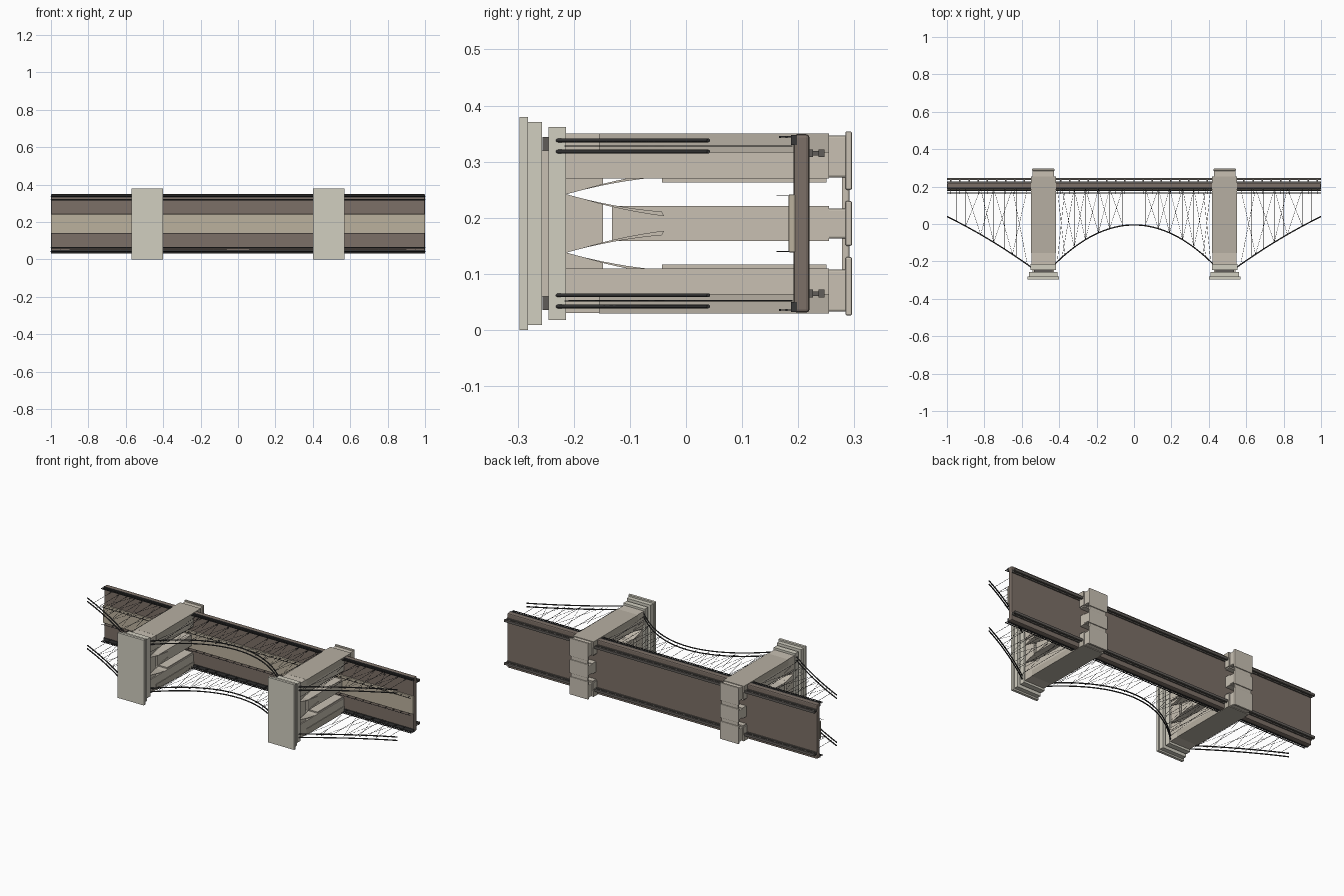
import bpy, bmesh, math
from mathutils import Vector

if "Cube" in bpy.data.objects:
    bpy.data.objects.remove(bpy.data.objects["Cube"])

ZC = 0.19  # mid width of the bridge, which lies on its side (its "up" is -y)


def mat(name, c):
    m = bpy.data.materials.new(name)
    m.diffuse_color = (*c, 1)
    m.use_nodes = True
    m.node_tree.nodes["Principled BSDF"].inputs["Base Color"].default_value = m.diffuse_color
    return m


STONE = mat("stone", (0.58, 0.53, 0.45))
PALE = mat("pale_stone", (0.64, 0.62, 0.53))
SHADE = mat("shaded_stone", (0.47, 0.43, 0.36))
DECK = mat("deck_brown", (0.20, 0.16, 0.135))
WALK = mat("walkway_tan", (0.50, 0.44, 0.34))
STEEL = mat("dark_steel", (0.04, 0.04, 0.04))
IRON = mat("grey_iron", (0.12, 0.11, 0.10))


def finish(name, bm, m):
    bmesh.ops.recalc_face_normals(bm, faces=bm.faces)
    me = bpy.data.meshes.new(name)
    bm.to_mesh(me)
    bm.free()
    me.materials.append(m)
    o = bpy.data.objects.new(name, me)
    bpy.context.collection.objects.link(o)
    return o


def add_box(bm, x, y, z):
    vs = bmesh.ops.create_cube(bm, size=1)["verts"]
    for v in vs:
        v.co = Vector([(a + b) / 2 + c * (b - a) for (a, b), c in zip((x, y, z), v.co)])


def boxes(name, items, m, bevel=0):
    bm = bmesh.new()
    for it in items:
        add_box(bm, *it)
    o = finish(name, bm, m)
    if bevel:
        b = o.modifiers.new("bevel", "BEVEL")
        b.width, b.segments = bevel, 2
    return o


def prism(name, pts, x, m):
    """Extrude a closed (y, z) outline along x."""
    bm = bmesh.new()
    f = bm.faces.new([bm.verts.new((x[0], p[0], p[1])) for p in pts])
    g = bmesh.ops.extrude_face_region(bm, geom=[f])["geom"]
    for v in g:
        if isinstance(v, bmesh.types.BMVert):
            v.co.x = x[1]
    return finish(name, bm, m)


def wires(name, paths, r, m, res=1):
    cu = bpy.data.curves.new(name, "CURVE")
    cu.dimensions = "3D"
    cu.bevel_depth, cu.bevel_resolution, cu.use_fill_caps = r, res, True
    for p in paths:
        s = cu.splines.new("POLY")
        s.points.add(len(p) - 1)
        for q, c in zip(s.points, p):
            q.co = (*c, 1)
    cu.materials.append(m)
    o = bpy.data.objects.new(name, cu)
    bpy.context.collection.objects.link(o)


def both(a, b):
    """A z range and its mirror across the bridge width."""
    return [(a, b), (2 * ZC - b, 2 * ZC - a)]


# pointed arch edge: fraction t from springing (0) to apex (1)
def arch(zc, half, side, n=8):
    return [(-0.043 - 0.17 * t, zc + side * half * (1 - t ** 2.0 * 0.55 - t * 0.45))
            for t in [i / n for i in range(n + 1)]]


# towers
for tag, cx in (("left", -0.485), ("right", 0.485)):
    X = lambda h: (cx - h, cx + h)
    boxes(tag + "_tower_cap", [(X(.085), (-.297, -.282), (0, .38)),
                               (X(.077), (-.283, -.257), (.009, .371))], PALE)
    boxes(tag + "_tower_neck", [(X(.058), (-.258, -.244), (.06, .32))], STONE)
    boxes(tag + "_tower_cornice", [(X(.069), (-.245, -.214), (.018, .362))], PALE)
    # outer legs with heavier tops
    boxes(tag + "_tower_legs", [(X(.064), (-.215, .255), z) for z in both(.03, .110)]
          + [(X(.058), (-.043, .25), z) for z in both(.108, .117)], STONE)
    boxes(tag + "_leg_buttresses", [(X(.067), (-.155, .255), z) for z in both(.0295, .064)], SHADE)
    boxes(tag + "_middle_leg", [(X(.058), (-.132, .255), (.159, .221))], STONE)
    # top wall with pointed openings: z strips between the arches
    for i, zc in enumerate((.138, .242)):
        lo, hi = arch(zc, .031, -1), arch(zc, .031, 1)
        edge = [p for p in lo if p[0] < -.14] + [p for p in hi[::-1] if p[0] < -.14][1:]
        a, b = (.109, .19) if i == 0 else (.19, .271)
        prism(f"{tag}_arch_wall_{i}", [(-.215, a), (-.143, a)] + edge[::-1] [::-1][::1][::-1][::-1]
              and [(-.216, a), (-.148, a)] + [(-.148, edge[0][1])] + edge
              + [(-.148, edge[-1][1]), (-.148, b), (-.216, b)], X(.058), STONE)
        # thin arch ribs
        for s, e in (("lower", lo), ("upper", hi)):
            d = -.008 if s == "lower" else .008
            prism(f"{tag}_arch_rib_{i}_{s}", e + [(p[0] + .004, p[1] + d * (1 - j / 9))
                  for j, p in reversed(list(enumerate(e[:-1])))], X(.061), STONE)
    # footings
    boxes(tag + "_footing_blocks", [(X(.058), (.25, .29), z) for z in
                                    both(.033, .108) + [(.163, .217)]], STONE, .004)
    boxes(tag + "_footing_plinth", [(X(.052), (.278, .288), (.07, .31))], STONE)
    boxes(tag + "_footing_base", [(X(.060), (.284, .296), z) for z in
                                  both(.026, .13) + [(.15, .23)]]
          + [(X(.054), (.282, .291), (.1, .28))], STONE, .003)
    boxes(tag + "_cable_saddles", [(X(.05), (-.256, -.243), z) for z in both(.036, .068)], IRON)

# deck with raised centre walkway
boxes("deck", [((-1, 1), (.192, .22), (.031, .349))], DECK, .006)
boxes("walkway", [((-1, 1), (.183, .195), (.138, .242))], WALK, .003)
boxes("deck_edge_beams", [((-1, 1), (.187, .198), z) for z in both(.032, .05)], STEEL)
boxes("under_girders", [((-1, 1), y, z) for z in both(.058, .072)
                        for y in ((.219, .226), (.236, .247))], IRON)
N = 40
xs = [-0.98 + 1.96 * i / N for i in range(N + 1)]
boxes("girder_posts", [((x - .004, x + .004), (.225, .238), z)
                       for x in xs for z in both(.061, .069)], IRON)

# railings along deck edges and walkway
boxes("edge_railings", [((-1, 1), (y, y + .0035), z) for z in both(.034, .0375)
                        for y in (.166, .177)], STEEL)
boxes("walkway_railings", [((-1, 1), (.161, .163), z) for z in both(.139, .1405)], STEEL)
boxes("railing_posts", [((x - .001, x + .001), (.166, .19), z)
                        for x in xs for z in both(.0345, .037)]
      + [((x - .001, x + .001), (.161, .185), z) for x in xs for z in both(.139, .1405)], STEEL)


# main cables
def cable_y(x):
    x = abs(x)
    if x <= .43:
        return -.005 - 1.17 * x * x
    if x < .54:
        return -.221 - .022 * math.sin((x - .43) / .11 * math.pi / 2)
    t = (x - .54) / .46
    return -.238 + .278 * t + .022 * 4 * t * (1 - t) * .6


cx = [i / 50 for i in range(-50, 51)]
cable_z = [.042, .062, .318, .338]
wires("main_cables", [[(x, cable_y(x), z) for x in cx] for z in cable_z], .0034, STEEL, 2)

# hangers and crossing stays
hang = [s * v for s in (-1, 1) for v in
        (.06, .13, .19, .26, .32, .385, .58, .63, .69, .75, .80, .85, .90, .95)] + [0]
wires("hangers", [[(x, cable_y(x), z), (x, .19, z)] for x in hang for z in (.052, .328)],
      .0012, STEEL, 0)
stays = []
for s in (-1, 1):
    for a, b in ((.06, .13), (.13, .19), (.19, .26), (.26, .32), (.32, .385), (.37, .41),
                 (.57, .65), (.65, .75), (.75, .82), (.82, .90)):
        for z in (.052, .328):
            for p, q in ((a, b), (b, a)):
                stays.append([(s * p, cable_y(p), z), (s * q, .19, z)])
wires("crossing_stays", stays, .0008, STEEL, 0)
